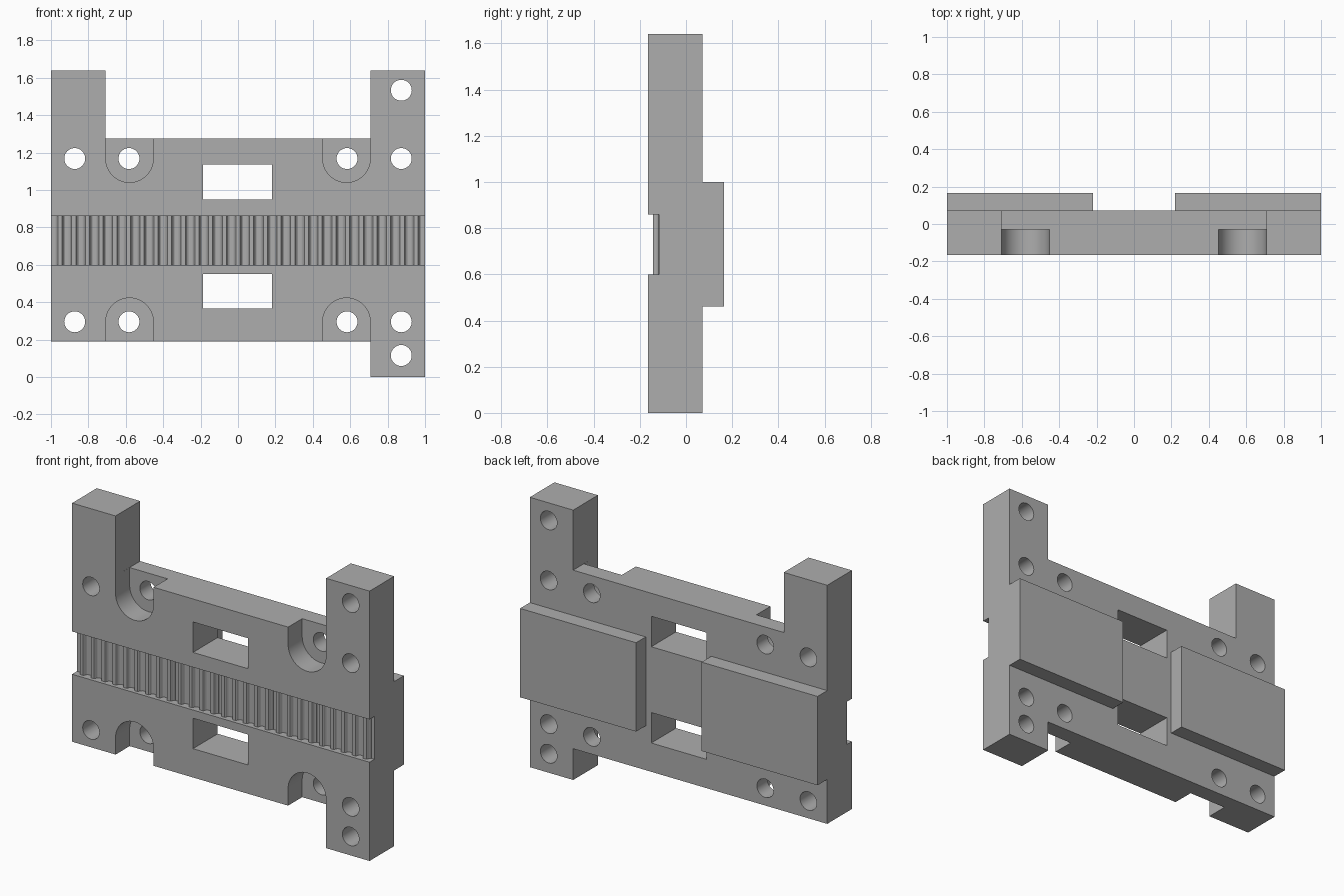
import bpy, bmesh, math

if "Cube" in bpy.data.objects:
    bpy.data.objects.remove(bpy.data.objects["Cube"], do_unlink=True)

FRONT, BACK = -0.165, 0.072

grey = bpy.data.materials.new("plain grey")
grey.use_nodes = True
colour = (0.42, 0.42, 0.42, 1)
grey.diffuse_color = colour
grey.node_tree.nodes["Principled BSDF"].inputs["Base Color"].default_value = colour


def extrude(name, outline, depth, axis="y"):
    """Extrude a closed outline: (x, z) along y, or (x, y) along z."""
    def place(u, v, d):
        return (u, d, v) if axis == "y" else (u, v, d)
    bm = bmesh.new()
    base = bm.faces.new([bm.verts.new(place(u, v, depth[0])) for u, v in outline])
    moved = bmesh.ops.extrude_face_region(bm, geom=[base])["geom"]
    offset = place(0, 0, depth[1] - depth[0])
    bmesh.ops.translate(bm, vec=offset, verts=[g for g in moved if isinstance(g, bmesh.types.BMVert)])
    bmesh.ops.recalc_face_normals(bm, faces=bm.faces)
    mesh = bpy.data.meshes.new(name)
    bm.to_mesh(mesh)
    bm.free()
    mesh.materials.append(grey)
    obj = bpy.data.objects.new(name, mesh)
    bpy.context.collection.objects.link(obj)
    return obj


def rect(x0, x1, z0, z1):
    return [(x0, z0), (x1, z0), (x1, z1), (x0, z1)]


def arc(x, z, r, start, end, steps):
    angles = [start + (end - start) * i / steps for i in range(steps + 1)]
    return [(x + r * math.cos(a), z + r * math.sin(a)) for a in angles]


def cut(target, outline, depth):
    cutter = extrude("cutter", outline, depth)
    cutter.hide_render = True
    mod = target.modifiers.new("cut", "BOOLEAN")
    mod.operation = "DIFFERENCE"
    mod.solver = "EXACT"
    mod.object = cutter
    bpy.context.view_layer.objects.active = target
    bpy.ops.object.modifier_apply(modifier=mod.name)
    bpy.data.objects.remove(cutter, do_unlink=True)


# Plate with two arms rising and one foot below
plate = extrude("plate", [
    (-1, 0.19), (0.708, 0.19), (0.708, 0), (1, 0), (1, 1.64), (0.708, 1.64),
    (0.708, 1.275), (-0.708, 1.275), (-0.708, 1.64), (-1, 1.64)], (FRONT, BACK))

# Belt channel and windows
cut(plate, rect(-1.1, 1.1, 0.6, 0.86), (FRONT - 0.1, -0.118))
through = (FRONT - 0.1, BACK + 0.1)
for z0, z1 in ((0.365, 0.55), (0.95, 1.135)):
    cut(plate, rect(-0.187, 0.183, z0, z1), through)

# U-shaped screw head pockets, open at the top and bottom edges
R = 0.1275
for x in (-0.58, 0.58):
    upper = arc(x, 1.168, R, math.pi, 2 * math.pi, 24)
    cut(plate, upper + [(x + R, 1.4), (x - R, 1.4)], (FRONT - 0.1, -0.03))
    lower = arc(x, 0.295, R, 0, math.pi, 24)
    cut(plate, lower + [(x - R, 0.1), (x + R, 0.1)], (FRONT - 0.1, -0.03))

# Screw holes
holes = [(x, z) for x in (-0.873, -0.583, 0.583, 0.873) for z in (0.295, 1.168)]
for x, z in holes + [(0.873, 1.533), (0.873, 0.115)]:
    cut(plate, arc(x, z, 0.056, 0, 2 * math.pi, 32)[:-1], through)

# Belt teeth with rounded flanks
PITCH = 0.0732
flank = [(0.027, -0.11), (0.027, -0.119), (0.021, -0.123), (0.017, -0.130), (0.015, -0.137), (0.011, -0.143)]
profile = flank + [(-x, y) for x, y in reversed(flank)]
for i in range(-13, 14):
    extrude("belt_tooth", [(x + i * PITCH, y) for x, y in profile], (0.6, 0.86), axis="z")

# Raised pads on the back
extrude("left_back_pad", rect(0.22, 1, 0.46, 1.0), (BACK, 0.165))
extrude("right_back_pad", rect(-1, -0.22, 0.46, 1.0), (BACK, 0.165))

# Smooth the round walls, keep hard edges
bpy.ops.object.select_all(action="DESELECT")
plate.select_set(True)
bpy.context.view_layer.objects.active = plate
bpy.ops.object.shade_smooth_by_angle(angle=math.radians(30))
